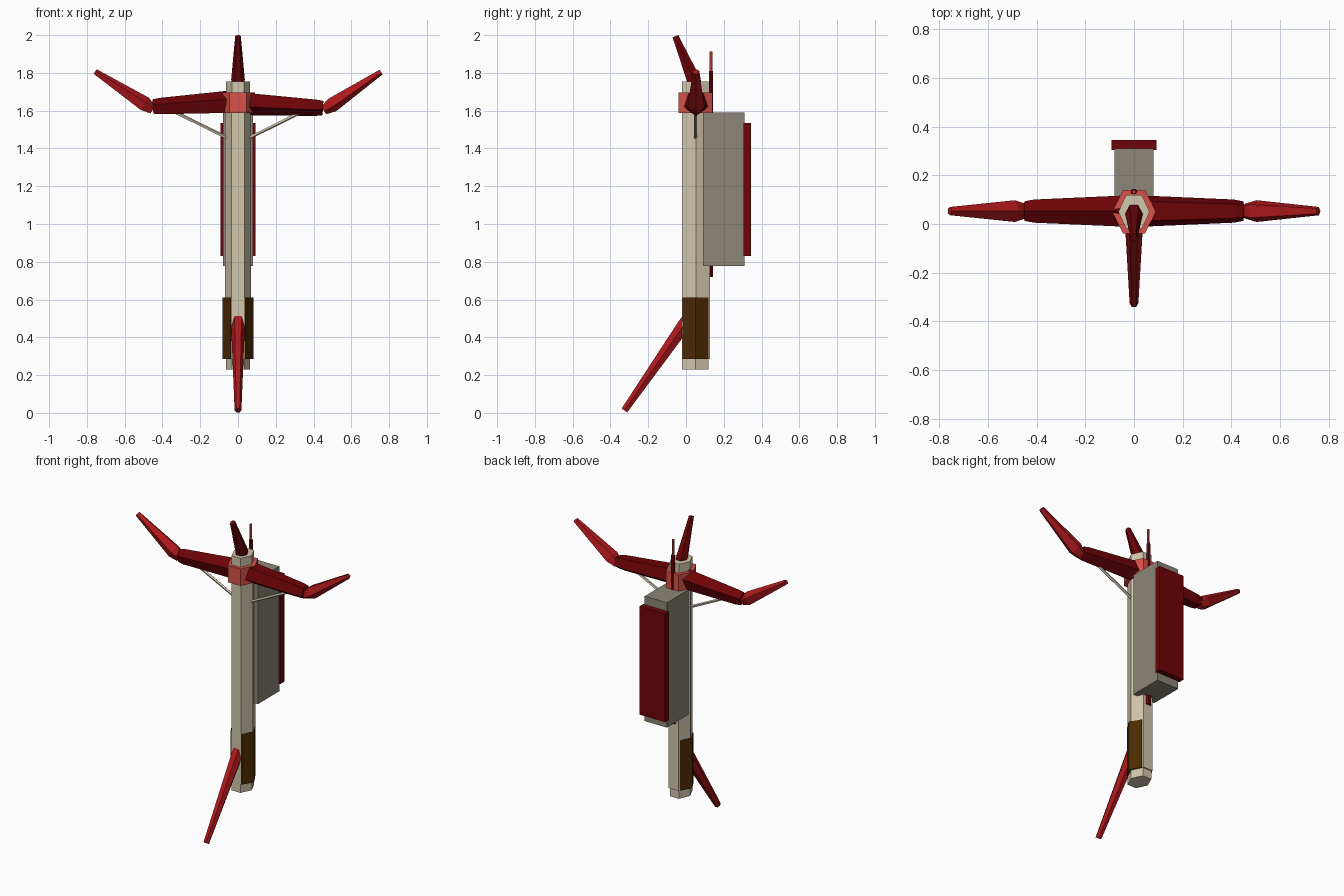
import bpy, bmesh, math
from mathutils import Vector

if "Cube" in bpy.data.objects:
    bpy.data.objects.remove(bpy.data.objects["Cube"])


def material(name, rgb):
    m = bpy.data.materials.new(name)
    m.diffuse_color = (*rgb, 1)
    m.use_nodes = True
    m.node_tree.nodes["Principled BSDF"].inputs["Base Color"].default_value = m.diffuse_color
    return m


CREAM = material("cream", (0.65, 0.57, 0.415))
GREY = material("warm grey", (0.27, 0.24, 0.186))
DARK_RED = material("dark red", (0.155, 0.001, 0.002))
RED = material("bright red", (0.42, 0.009, 0.011))
LIGHT_RED = material("light red", (0.70, 0.083, 0.066))
BROWN = material("brown", (0.075, 0.023, 0.001))


def finish(name, bm, mat):
    bmesh.ops.recalc_face_normals(bm, faces=bm.faces)
    mesh = bpy.data.meshes.new(name)
    bm.to_mesh(mesh)
    bm.free()
    mesh.materials.append(mat)
    ob = bpy.data.objects.new(name, mesh)
    bpy.context.collection.objects.link(ob)
    return ob


def loft(name, sections, side, mat, n=6):
    """Loft n-gons along a line. Section: (point, radius along side, radius across)."""
    pts = [Vector(s[0]) for s in sections]
    axis = (pts[-1] - pts[0]).normalized()
    side = Vector(side)
    up = axis.cross(side).normalized()
    start = 0 if n == 6 else -math.pi / 2
    bm = bmesh.new()
    rings = []
    for p, (_, ra, rb) in zip(pts, sections):
        if n == 6:
            rb /= 0.866          # hexagons are sized over their flats
        angles = [start + k * math.tau / n for k in range(n)]
        rings.append([bm.verts.new(p + side * ra * math.cos(a) + up * rb * math.sin(a))
                      for a in angles])
    for a, b in zip(rings, rings[1:]):
        for k in range(n):
            j = (k + 1) % n
            bm.faces.new((a[k], a[j], b[j], b[k]))
    bm.faces.new(rings[0])
    bm.faces.new(rings[-1])
    return finish(name, bm, mat)


def box(name, lo, hi, mat):
    bm = bmesh.new()
    bmesh.ops.create_cube(bm, size=1)
    for v in bm.verts:
        v.co = Vector([(l + h) / 2 + c * (h - l) for l, h, c in zip(lo, hi, v.co)])
    return finish(name, bm, mat)


X, Y = (1, 0, 0), (0, 1, 0)

# hexagonal post with thicker middle
loft("post", [((0, 0.05, 0.23), 0.064, 0.07), ((0, 0.05, 1.755), 0.064, 0.07)], X, CREAM)
loft("post_sleeve", [((0, 0.054, 0.285), 0.069, 0.074),
                     ((0, 0.054, 1.60), 0.069, 0.074)], X, CREAM)
# side grips: a wide hexagon whose front and back stay inside the post
loft("grip", [((0, 0.05, 0.285), 0.081, 0.068), ((0, 0.05, 0.61), 0.081, 0.068)], X, BROWN)
# collar that holds the arms
loft("collar", [((0, 0.05, 1.587), 0.09, 0.09), ((0, 0.05, 1.697), 0.09, 0.09)], X, LIGHT_RED)

# rear case and its cover plate
box("rear_case", (-0.08, 0.09, 0.778), (0.08, 0.31, 1.59), GREY)
box("rear_cover", (-0.092, 0.305, 0.83), (0.092, 0.345, 1.535), DARK_RED)

# rear spine and thin aerial
loft("rear_spine", [((0, 0.133, 0.72), 0.02, 0.011), ((0, 0.133, 1.81), 0.014, 0.010)], X, DARK_RED)
loft("aerial", [((0, 0.132, 1.80), 0.008, 0.008), ((0, 0.132, 1.912), 0.007, 0.007)], X, LIGHT_RED)

# horn at the top and leg at the bottom
loft("horn", [((0, 0.055, 1.715), 0.03, 0.032), ((0, 0.04, 1.765), 0.036, 0.036),
              ((0, -0.056, 1.994), 0.015, 0.016)], X, DARK_RED)
loft("leg", [((0, 0.02, 0.51), 0.036, 0.034), ((0, -0.02, 0.452), 0.036, 0.034),
             ((0, -0.326, 0.013), 0.018, 0.018)], X, RED)

# five-sided arms, tips and struts on both sides
for s, label in ((-1, "left"), (1, "right")):
    loft(label + "_arm", [((s * 0.045, 0.053, 1.641), 0.067, 0.065),
                          ((s * 0.41, 0.053, 1.620), 0.050, 0.048),
                          ((s * 0.45, 0.053, 1.618), 0.042, 0.042)], Y, DARK_RED, 5)
    loft(label + "_arm_tip", [((s * 0.452, 0.053, 1.603), 0.032, 0.026),
                              ((s * 0.496, 0.053, 1.633), 0.047, 0.043),
                              ((s * 0.757, 0.053, 1.806), 0.018, 0.016)], Y, RED, 5)
    loft(label + "_strut", [((s * 0.05, 0.05, 1.452), 0.009, 0.009),
                            ((s * 0.35, 0.05, 1.60), 0.009, 0.009)], Y, CREAM, 5)
